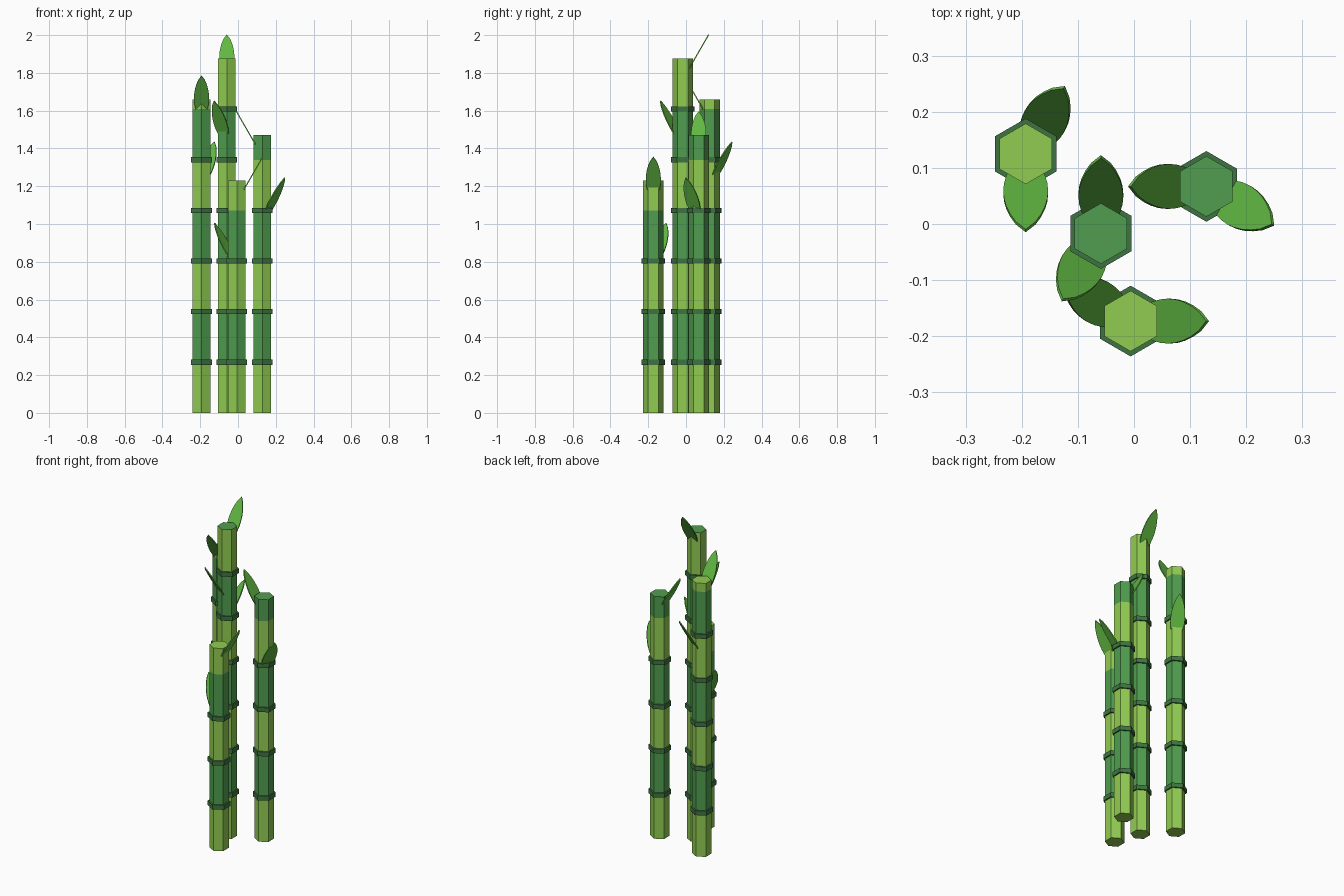
import bpy
import bmesh
from math import sin, cos, pi, radians

cube = bpy.data.objects.get("Cube")
if cube:
    bpy.data.objects.remove(cube, do_unlink=True)

STEP = 0.268           # distance between joints
STALK_R, JOINT_R, JOINT_H = 0.054, 0.063, 0.027
LEAF_REACH, LEAF_HALF, LEAF_THICK = 0.137, 0.04, 0.006


def material(name, rgb):
    """Flat colour from 0-255 display values, stored as linear."""
    linear = [((c / 255 + 0.055) / 1.055) ** 2.4 for c in rgb] + [1]
    mat = bpy.data.materials.new(name)
    mat.use_nodes = True
    mat.diffuse_color = linear
    mat.node_tree.nodes["Principled BSDF"].inputs["Base Color"].default_value = linear
    return mat


LIGHT = material("light_green", (145, 204, 81))
DARK = material("mid_green", (80, 158, 78))
JOINT = material("joint_green", (62, 116, 65))
LEAF = material("leaf_green", (97, 184, 66))


def finish(bm, name, mats, location):
    bmesh.ops.recalc_face_normals(bm, faces=bm.faces)
    mesh = bpy.data.meshes.new(name)
    bm.to_mesh(mesh)
    bm.free()
    for mat in mats:
        mesh.materials.append(mat)
    obj = bpy.data.objects.new(name, mesh)
    obj.location = location
    bpy.context.collection.objects.link(obj)
    return obj


def hex_column(name, radius, levels, mats, location):
    """Six-sided column whose colour bands alternate between levels."""
    bm = bmesh.new()
    loops = [[bm.verts.new((radius * cos(a), radius * sin(a), z))
              for a in (radians(30 + 60 * i) for i in range(6))] for z in levels]
    for band, (low, high) in enumerate(zip(loops, loops[1:])):
        for i in range(6):
            j = (i + 1) % 6
            face = bm.faces.new((low[i], low[j], high[j], high[i]))
            face.material_index = band % len(mats)
    bm.faces.new(loops[0])
    top = bm.faces.new(loops[-1])
    top.material_index = (len(levels) - 2) % len(mats)
    return finish(bm, name, mats, location)


def leaf(name, location, heading):
    """Thin pointed blade rising outward at sixty degrees from the stalk axis."""
    bm = bmesh.new()
    length = LEAF_REACH / cos(radians(60))
    steps = 10
    side = [(length * i / steps, LEAF_HALF * sin(pi * i / steps) ** 0.7)
            for i in range(1, steps)]
    outline = [(0, 0)] + side + [(length, 0)] + [(u, -w) for u, w in reversed(side)]
    face = bm.faces.new([bm.verts.new((u, w, -LEAF_THICK / 2)) for u, w in outline])
    extruded = bmesh.ops.extrude_face_region(bm, geom=[face])["geom"]
    bmesh.ops.translate(bm, vec=(0, 0, LEAF_THICK),
                        verts=[g for g in extruded if isinstance(g, bmesh.types.BMVert)])
    obj = finish(bm, name, [LEAF], location)
    obj.rotation_euler = (0, radians(-60), radians(heading))


# Each stalk: name, x, y, height, upper leaf heading, lower leaf heading
STALKS = [
    ("back_right", -0.193, 0.125, 1.66, 270, 60),
    ("tall", -0.059, -0.017, 1.877, 90, 240),
    ("left", 0.129, 0.067, 1.47, 180, 330),
    ("front", -0.006, -0.173, 1.23, 0, 150),
]

for name, x, y, top, upper, lower in STALKS:
    bands = int(top / STEP)
    levels = [k * STEP for k in range(bands + 1)] + [top]
    hex_column(name + "_stalk", STALK_R, levels, [LIGHT, DARK], (x, y, 0))

    # Joint rings, none on the last band
    for k in range(1, bands):
        hex_column(f"{name}_joint_{k}", JOINT_R, [-JOINT_H / 2, JOINT_H / 2],
                   [JOINT], (x, y, k * STEP))

    # Two leaves
    base = top - 0.112
    leaf(name + "_upper_leaf", (x, y, base), upper)
    leaf(name + "_lower_leaf", (x, y, base - 0.35), lower)
